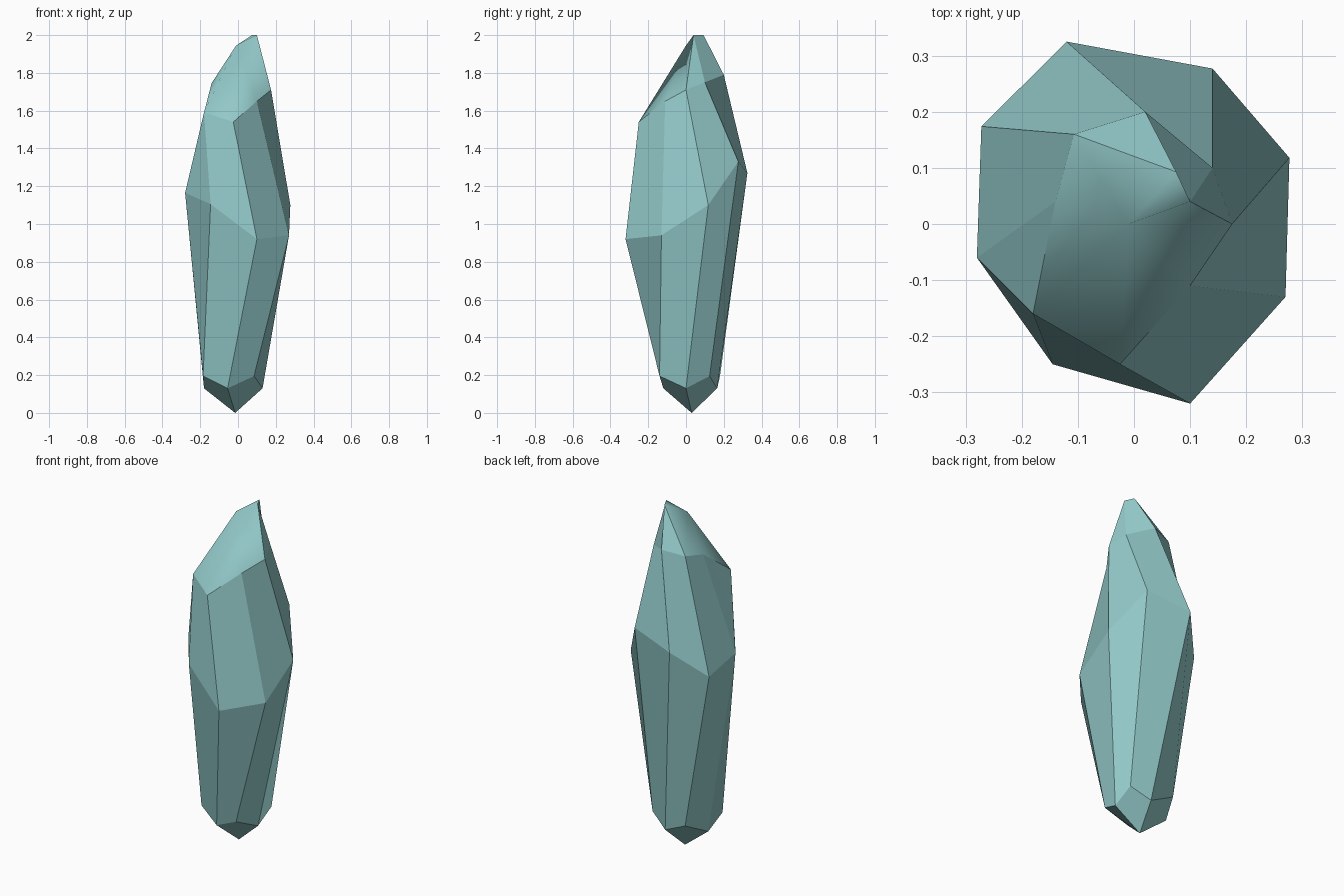
import bpy
import bmesh

cube = bpy.data.objects.get("Cube")
if cube:
    bpy.data.objects.remove(cube, do_unlink=True)

# Pale teal mineral material
crystal_colour = (0.29, 0.58, 0.58, 1.0)
material = bpy.data.materials.new("pale teal crystal")
material.use_nodes = True
material.diffuse_color = crystal_colour
shader = next(n for n in material.node_tree.nodes if n.type == 'BSDF_PRINCIPLED')
shader.inputs["Base Color"].default_value = crystal_colour

# Irregular eight-sided cross-sections, all starting at the back and going round
base_ring = [(0.02, 0.165, 0.13), (0.13, 0.125, 0.195), (0.13, 0, 0.13),
             (0.085, -0.14, 0.195), (-0.055, -0.12, 0.13), (-0.185, -0.075, 0.195),
             (-0.18, 0.05, 0.13), (-0.12, 0.18, 0.195)]
girdle_ring = [(-0.12, 0.325, 1.27), (0.14, 0.277, 1.33), (0.277, 0.118, 1.1),
               (0.27, -0.13, 0.94), (0.1, -0.32, 0.92), (-0.145, -0.25, 1.105),
               (-0.28, -0.06, 1.165), (-0.272, 0.174, 1.11)]
shoulder_ring = [(0.02, 0.2, 1.79), (0.14, 0.1, 1.75), (0.175, 0, 1.71),
                 (0.1, -0.11, 1.65), (-0.025, -0.25, 1.54), (-0.18, -0.16, 1.59),
                 (-0.14, 0.04, 1.745), (-0.107, 0.16, 1.77)]

bm = bmesh.new()


def add_ring(points):
    return [bm.verts.new(point) for point in points]


base = add_ring(base_ring)
girdle = add_ring(girdle_ring)
shoulder = add_ring(shoulder_ring)
root = bm.verts.new((-0.015, 0.03, 0))
tip_front = bm.verts.new((0.1, 0.04, 2))
tip_back = bm.verts.new((0.075, 0.093, 2))
crown = bm.verts.new((-0.01, 0, 1.945))


def add_face(*corners, smooth=False):
    face = bm.faces.new(corners)
    face.smooth = smooth


# Long side facets, with one broken corner split into two triangles
count = len(base)
split_side = 5
for i in range(count):
    j = (i + 1) % count
    add_face(base[i], base[j], girdle[j], girdle[i])
    if i == split_side:
        add_face(girdle[i], girdle[j], shoulder[i])
        add_face(girdle[j], shoulder[j], shoulder[i])
    else:
        add_face(girdle[i], girdle[j], shoulder[j], shoulder[i])

# Pointed root: kite facets meeting at the lowest point
for i in range(0, count, 2):
    add_face(root, base[i], base[i - 1], base[i - 2])

# Flat facets on the back and left of the tip
back, back_left, left = shoulder[:3]
add_face(tip_front, left, back_left)
add_face(tip_front, back_left, back, tip_back)
add_face(tip_back, back, shoulder[-1])

# Softly rounded broken face that slopes to the front right
rim = [tip_front] + shoulder[2:] + [tip_back, tip_front]
for first, second in zip(rim, rim[1:]):
    add_face(crown, first, second, smooth=True)

bmesh.ops.recalc_face_normals(bm, faces=bm.faces[:])
mesh = bpy.data.meshes.new("crystal_shard")
bm.to_mesh(mesh)
bm.free()
mesh.materials.append(material)
shard = bpy.data.objects.new("crystal_shard", mesh)
bpy.context.collection.objects.link(shard)
